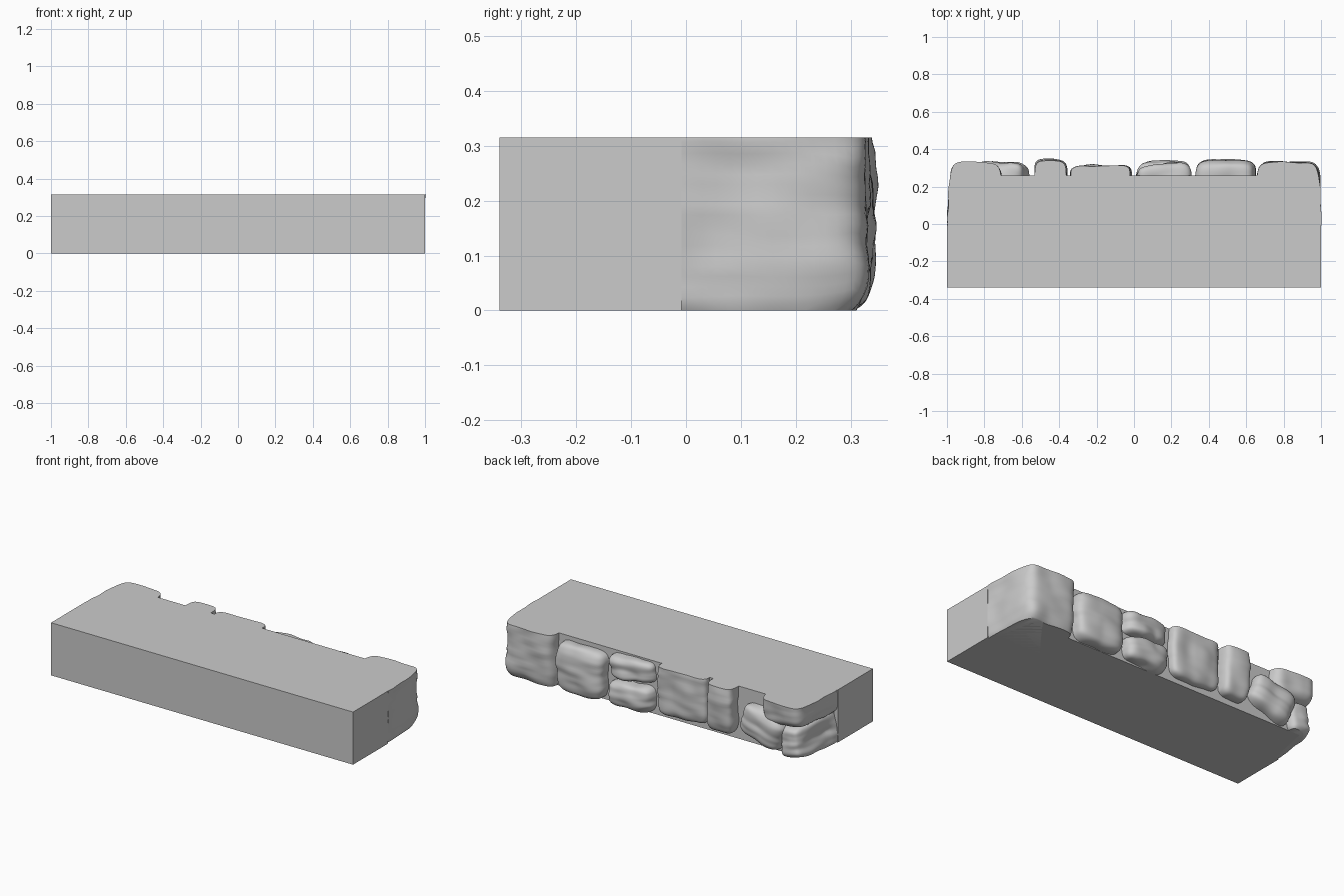
import bpy
import bmesh
from mathutils import Vector, Matrix, noise

if "Cube" in bpy.data.objects:
    bpy.data.objects.remove(bpy.data.objects["Cube"])

HEIGHT = 0.315
JOINT = -0.008      # where the plain slab meets the stone facing

# One stone grey for everything
grey = bpy.data.materials.new("stone_grey")
grey.use_nodes = True
colour = (0.6, 0.6, 0.6, 1)
grey.diffuse_color = colour
grey.node_tree.nodes["Principled BSDF"].inputs["Base Color"].default_value = colour


def make_object(name, bm, smooth=False):
    bmesh.ops.recalc_face_normals(bm, faces=bm.faces)
    mesh = bpy.data.meshes.new(name)
    bm.to_mesh(mesh)
    bm.free()
    mesh.materials.append(grey)
    obj = bpy.data.objects.new(name, mesh)
    bpy.context.collection.objects.link(obj)
    if smooth:
        bpy.ops.object.select_all(action="DESELECT")
        obj.select_set(True)
        bpy.context.view_layer.objects.active = obj
        bpy.ops.object.shade_smooth_by_angle(angle=0.7)
    return obj


def trim(bm, point, normal):
    """Cut away everything beyond a plane and cap the cut."""
    cut = bmesh.ops.bisect_plane(
        bm, geom=bm.verts[:] + bm.edges[:] + bm.faces[:],
        plane_co=point, plane_no=normal, clear_outer=True)["geom_cut"]
    edges = [e for e in cut if isinstance(e, bmesh.types.BMEdge)]
    if edges:
        bmesh.ops.edgeloop_fill(bm, edges=edges)


def stone(name, xs, ys, zs, lean=0, turn=0, power=5, rough=0.012, seed=0):
    """Rounded rough block, trimmed flush with the slab's top, base and joint."""
    low = Vector((xs[0], ys[0], zs[0]))
    high = Vector((xs[1], ys[1], zs[1]))
    centre, half = (low + high) / 2, (high - low) / 2
    spin = Matrix.Rotation(turn, 3, "Z") @ Matrix.Rotation(lean, 3, "Y")
    bm = bmesh.new()
    bmesh.ops.create_cube(bm, size=2)
    bmesh.ops.subdivide_edges(bm, edges=bm.edges[:], cuts=23, use_grid_fill=True)
    for v in bm.verts:
        d = v.co / sum(abs(c) ** power for c in v.co) ** (1 / power)
        p = Vector(a * b for a, b in zip(d, half))
        # broad lumps plus fine, mostly horizontal strata
        shift = Vector((seed * 3.7, seed * 1.9, seed * 5.3))
        lump = noise.noise(p * 9 + shift)
        strata = noise.noise(Vector((p.x * 7, p.y * 7, p.z * 26)) + shift)
        p += d.normalized() * rough * (lump + 0.45 * strata - 0.3)
        v.co = centre + spin @ p
    trim(bm, (0, 0, HEIGHT), (0, 0, 1))
    trim(bm, (0, 0, 0), (0, 0, -1))
    trim(bm, (0, JOINT, 0), (0, -1, 0))
    make_object(name, bm, smooth=True)


# Slab: full width in front, stepped in behind the stones
right_side = [(1, -0.34), (1, JOINT), (0.975, JOINT), (0.92, 0.26)]
outline = right_side + [(-x, y) for x, y in reversed(right_side)]
bm = bmesh.new()
face = bm.faces.new([bm.verts.new((x, y, 0)) for x, y in outline])
top = bmesh.ops.extrude_face_region(bm, geom=[face])["geom"]
bmesh.ops.translate(bm, vec=(0, 0, HEIGHT),
                    verts=[g for g in top if isinstance(g, bmesh.types.BMVert)])
make_object("slab", bm)

# Corner stones wrap round the ends
stone("left_corner_stone", (0.655, 1.0), (-0.28, 0.333), (-0.035, 0.42),
      turn=0.02, power=7, seed=1)
stone("right_corner_upper_stone", (-0.995, -0.71), (-0.25, 0.333), (0.165, 0.46),
      lean=0.08, turn=-0.04, power=6, seed=2)
stone("right_corner_lower_stone", (-0.99, -0.83), (-0.25, 0.315), (-0.02, 0.185),
      lean=0.15, turn=-0.05, power=6, rough=0.02, seed=3)

# Stones along the back face
stone("wide_stone", (0.325, 0.65), (0.13, 0.343), (0.0, 0.295), seed=4)
stone("stacked_upper_stone", (0.01, 0.31), (0.13, 0.325), (0.165, 0.31),
      lean=0.08, turn=0.06, power=4, rough=0.018, seed=5)
stone("stacked_lower_stone", (0.01, 0.31), (0.13, 0.335), (0.0, 0.165),
      lean=0.04, power=4, rough=0.018, seed=6)
stone("middle_stone", (-0.345, -0.015), (0.13, 0.315), (0.025, 0.4),
      turn=0.03, power=6, seed=7)
stone("narrow_stone", (-0.535, -0.355), (0.13, 0.343), (0.03, 0.42), seed=8)
stone("leaning_stone", (-0.85, -0.56), (0.13, 0.335), (0.025, 0.235),
      lean=-0.3, power=4, rough=0.016, seed=9)
